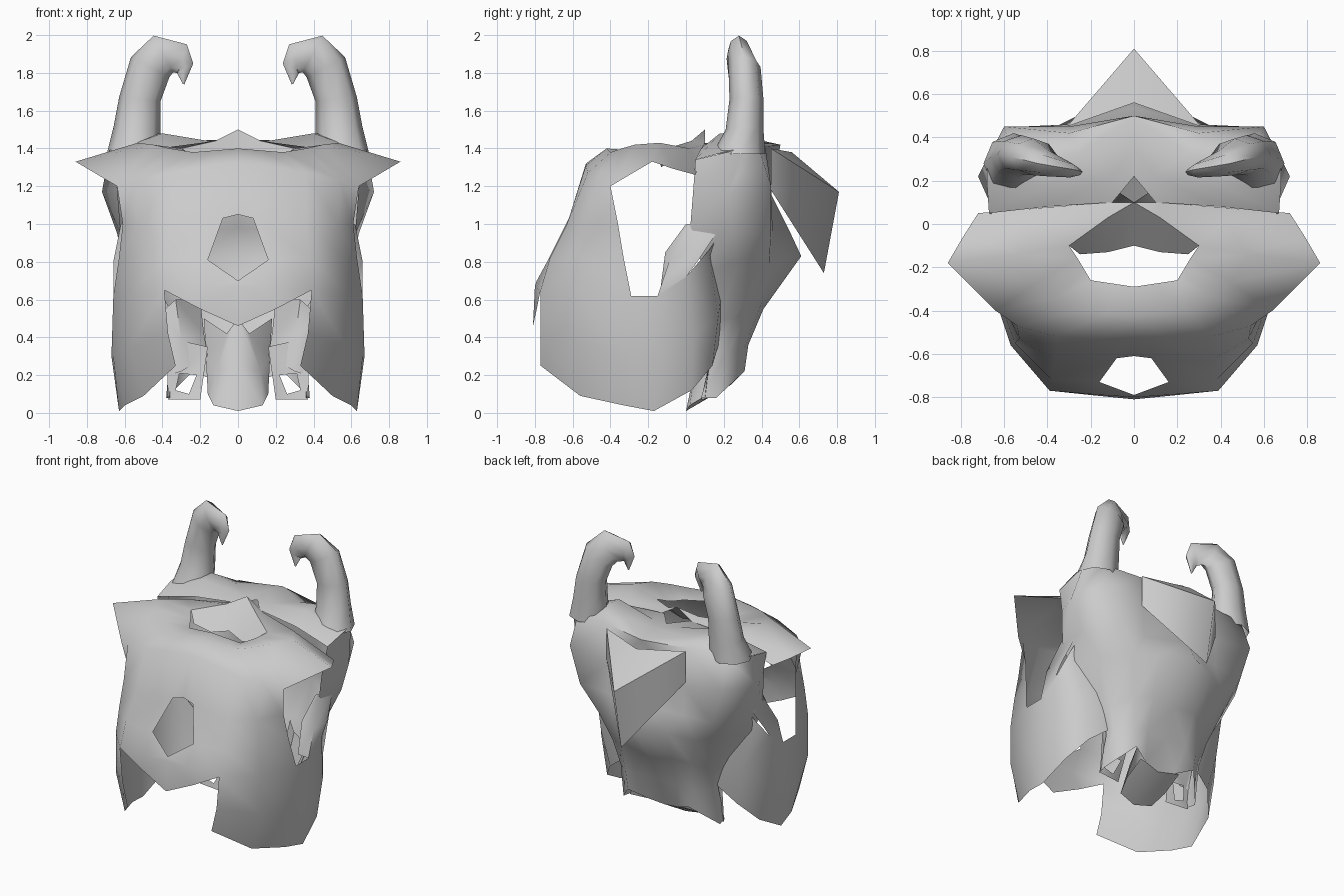
import bpy, bmesh, math

bone = bpy.data.materials.new("bone grey")
bone.diffuse_color = (0.6, 0.6, 0.6, 1)


def loft(name, *grids, skip=(), closed=False, angle=60):
    """Skin grids of points (right half), mirror over x = 0 and smooth.
    skip holds (row, column) cells of the first grid left open."""
    bm = bmesh.new()
    for g, rows in enumerate(grids):
        vs = [[bm.verts.new(p) for p in r] for r in rows]
        n = len(rows[0])
        for i in range(len(rows) - 1):
            for j in range(n if closed else n - 1):
                if g or (i, j) not in skip:
                    k = (j + 1) % n
                    bm.faces.new((vs[i][j], vs[i][k], vs[i + 1][k], vs[i + 1][j]))
    bmesh.ops.remove_doubles(bm, verts=bm.verts, dist=0.002)
    bmesh.ops.recalc_face_normals(bm, faces=bm.faces)
    me = bpy.data.meshes.new(name)
    bm.to_mesh(me)
    bm.free()
    me.materials.append(bone)
    ob = bpy.data.objects.new(name, me)
    bpy.context.collection.objects.link(ob)
    ob.modifiers.new("mirror", 'MIRROR').merge_threshold = 0.002
    bpy.ops.object.select_all(action='DESELECT')
    ob.select_set(True)
    bpy.context.view_layer.objects.active = ob
    bpy.ops.object.shade_smooth_by_angle(angle=math.radians(angle))


# curved front with a diamond opening
rim = [(0, -.53, 1.32), (.14, -.53, 1.31), (.36, -.52, 1.27), (.54, -.47, 1.23), (.64, -.4, 1.2)]
front = [
    rim,
    [(0, -.61, 1.05), (.08, -.62, 1.03), (.36, -.63, 1.0), (.53, -.53, 1.0), (.61, -.36, 1.0)],
    [(0, -.79, .7), (.16, -.73, .81), (.38, -.72, .82), (.55, -.55, .82), (.63, -.33, .82)],
    [(0, -.8, .67), (.15, -.79, .66), (.39, -.77, .65), (.57, -.56, .63), (.66, -.29, .62)],
]
front_point = [
    [(0, -.8, .67), (.15, -.79, .66), (.39, -.77, .65)],
    [(0, -.81, .46), (.2, -.79, .55), (.39, -.77, .65)],
]
# top plate around the upper opening, with side spikes
top_plate = [
    [(0, -.29, 1.39), (.1, -.275, 1.375), (.2, -.26, 1.36), (.23, -.21, 1.365), (.26, -.16, 1.375),
     (.3, -.1, 1.4), (.12, .03, 1.44), (0, .1, 1.5)],
    [(0, -.42, 1.4), (.12, -.41, 1.39), (.24, -.4, 1.38), (.36, -.34, 1.4), (.45, -.27, 1.42),
     (.53, -.14, 1.43), (.42, .02, 1.4), (.13, .1, 1.42)],
    rim + [(.86, -.18, 1.33), (.79, -.06, 1.29), (.72, .05, 1.26)],
]
# side panels hanging below the mask, curling inwards at the back
side_panel = [
    [(.39, -.77, .65), (.57, -.56, .63), (.66, -.29, .62), (.66, -.15, .62), (.66, 0, .72),
     (.64, .12, .86), (.62, .16, .92)],
    [(.37, -.77, .42), (.57, -.56, .35), (.66, -.29, .3), (.67, -.12, .3), (.64, .04, .4),
     (.55, .17, .5), (.42, .19, .65)],
    [(.33, -.77, .25), (.5, -.56, .09), (.6, -.33, .04), (.63, -.17, .01), (.6, .03, .12),
     (.5, .14, .25), (.28, .19, .42)],
]
loft("front_mask", front, front_point, top_plate, side_panel, skip={(1, 0)})

# flap hanging at the back of the upper opening
loft("opening_flap", [
    [(0, .1, 1.5), (.12, .03, 1.44), (.3, -.1, 1.4)],
    [(0, -.1, 1.33), (.12, -.13, 1.3), (.25, -.14, 1.33)],
])
# flange joining the side panel to the head
loft("side_flange", [
    [(.57, -.14, .62), (.58, -.11, .85), (.61, 0, 1.0)],
    [(.66, -.15, .62), (.66, -.09, .8), (.62, .02, 1.0)],
    [(.66, 0, .72), (.66, .06, .8), (.63, .16, .95)],
])

# back of the head, from the brow down to the jaw, with the brow between the horns
loft("head_shell", [
    [(0, .5, 1.42), (.3, .42, 1.41), (.58, .38, 1.42), (.68, .3, 1.4), (.67, .05, 1.34)],
    [(0, .43, 1.2), (.3, .45, 1.15), (.6, .45, 1.2), (.72, .22, 1.17), (.64, .04, 1.2)],
    [(0, .54, .98), (.3, .46, .95), (.52, .45, .95), (.64, .25, .95), (.62, .02, .95)],
    [(0, .61, .83), (.22, .52, .82), (.38, .44, .78), (.53, .28, .8), (.6, .1, .75)],
    [(0, .41, .55), (.17, .4, .58), (.28, .34, .55), (.4, .25, .5), (.42, .18, .5)],
    [(0, .32, .36), (.16, .33, .36), (.26, .31, .35), (.36, .22, .33), (.36, .15, .33)],
    [(0, .24, .15), (.12, .26, .17), (.24, .31, .22), (.38, .16, .08), (.36, .08, .08)],
], [
    [(0, .5, 1.42), (.3, .42, 1.41), (.58, .38, 1.42), (.68, .3, 1.4)],
    [(0, .36, 1.45), (.25, .33, 1.44), (.42, .3, 1.48), (.68, .3, 1.4)],
    [(0, .22, 1.43), (.1, .22, 1.43), (.4, .18, 1.48), (.68, .2, 1.38)],
    [(0, .22, 1.43), (.1, .1, 1.43), (.4, .08, 1.4), (.67, .05, 1.34)],
])
# pointed hood at the back
loft("back_hood", [
    [(0, .56, 1.38), (0, .81, 1.17), (0, .73, .74)],
    [(.31, .45, 1.40), (.31, .45, 1.40), (.31, .45, 1.18)],
], angle=20)

# snout and jaw
loft("snout", [
    [(0, .1, .5), (.06, .14, .42), (.18, .28, .5)],
    [(0, .05, .25), (.12, .1, .22), (.17, .25, .3)],
    [(0, 0, .01), (.13, .02, .04), (.16, .12, .1)],
    [(0, .24, .15), (.12, .26, .17), (.16, .26, .18)],
])
loft("jaw_plate", [
    [(.16, .14, .35), (.38, .14, .4), (.37, .1, .07), (.2, .08, .07)],
    [(.22, .13, .2), (.31, .13, .21), (.33, .1, .12), (.26, .1, .1)],
], closed=True)
loft("cheek_strut", [
    [(.42, .18, .52), (.33, .16, .6), (.2, .3, .6)],
    [(.38, .14, .4), (.3, .12, .38), (.18, .26, .42)],
    [(.36, .12, .2), (.3, .1, .22), (.16, .2, .3)],
])

# hooked horns: centre x, y, z, radius, depth, tilt in degrees
rings = []
for x, y, z, r, d, a in [(.555, .28, 1.37, .14, .14, 0), (.535, .31, 1.5, .125, .1, 5),
                         (.52, .32, 1.66, .11, .09, 6), (.465, .31, 1.83, .115, .085, 28),
                         (.395, .28, 1.9, .11, .06, 62), (.295, .25, 1.875, .08, .035, 108),
                         (.28, .24, 1.825, .05, .02, 150), (.288, .235, 1.74, .004, .004, 190)]:
    a = math.radians(a)
    rings.append([(x + r * math.cos(t) * math.cos(a), y + d * math.sin(t),
                   z + r * math.cos(t) * math.sin(a)) for t in (math.tau * i / 8 for i in range(8))])
loft("horn", rings, closed=True)
